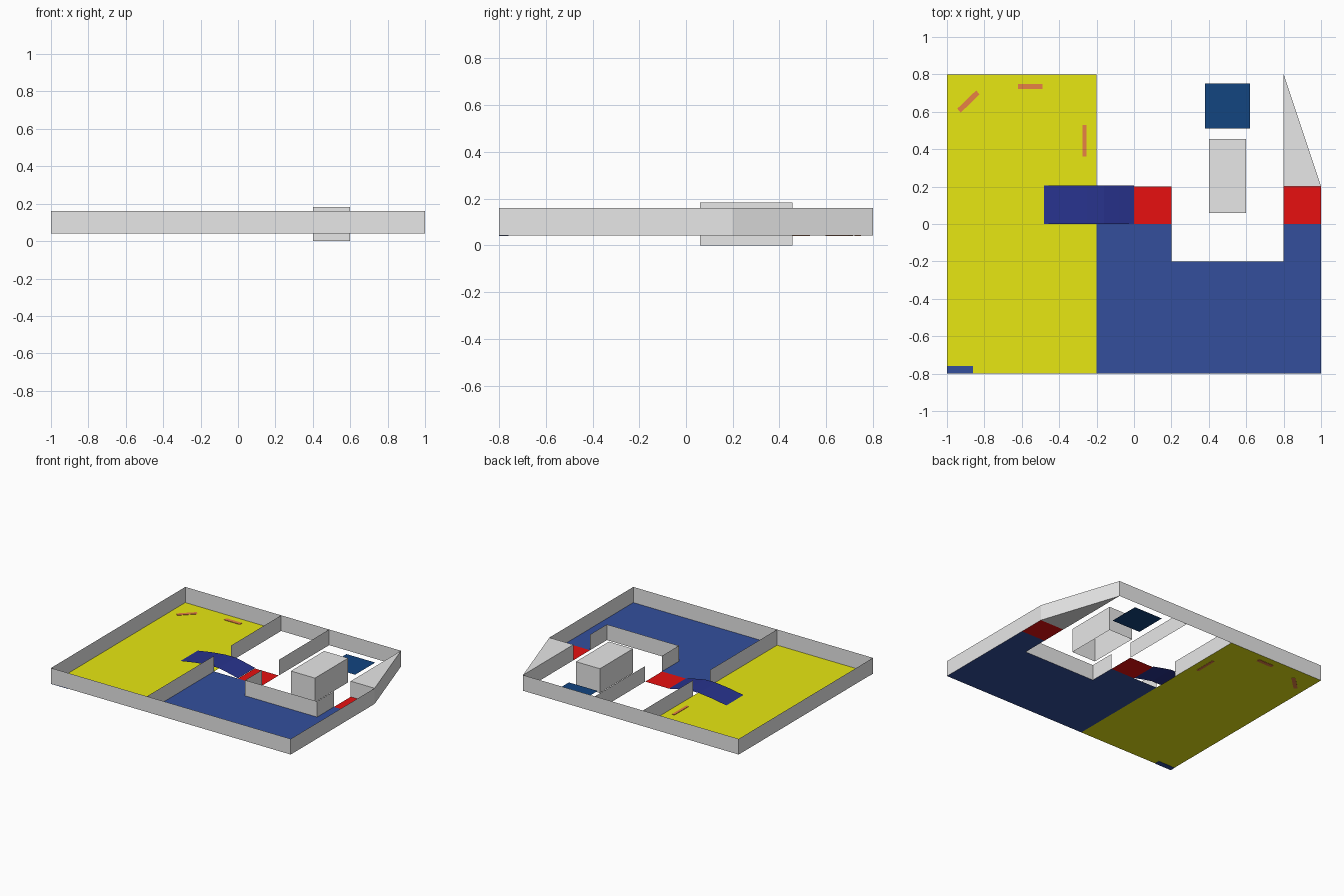
import bpy, bmesh, math

if "Cube" in bpy.data.objects:
    bpy.data.objects.remove(bpy.data.objects["Cube"])

Z0, Z1 = 0.042, 0.16   # floor level and wall top


def mat(name, rgb):
    m = bpy.data.materials.new(name)
    m.diffuse_color = (*rgb, 1)
    m.use_nodes = True
    m.node_tree.nodes["Principled BSDF"].inputs["Base Color"].default_value = m.diffuse_color
    return m


GREY = mat("wall_grey", (0.8, 0.8, 0.8))
YELLOW = mat("floor_yellow", (0.8, 0.8, 0.006))
BLUE = mat("floor_blue", (0.033, 0.078, 0.336))
RED = mat("patch_red", (0.8, 0.005, 0.005))
NAVY = mat("ramp_navy", (0.021, 0.033, 0.27))
DEEP = mat("square_deep_blue", (0.006, 0.058, 0.217))
ORANGE = mat("bar_orange", (0.8, 0.22, 0.06))


def finish(name, bm, m):
    me = bpy.data.meshes.new(name)
    bm.to_mesh(me)
    bm.free()
    me.materials.append(m)
    ob = bpy.data.objects.new(name, me)
    bpy.context.collection.objects.link(ob)
    return ob


def wall(name, path):
    """Thin upright sheet that follows a path of x, y points."""
    bm = bmesh.new()
    cols = [[bm.verts.new((x, y, z)) for z in (Z0, Z1)] for x, y in path]
    for a, b in zip(cols, cols[1:]):
        bm.faces.new((a[0], b[0], b[1], a[1]))
    return finish(name, bm, GREY)


def sheet(name, outline, m, z=Z0):
    """Flat floor piece facing up."""
    bm = bmesh.new()
    bm.faces.new([bm.verts.new((x, y, z)) for x, y in outline])
    return finish(name, bm, m)


def rect(x0, x1, y0, y1):
    return [(x0, y0), (x1, y0), (x1, y1), (x0, y1)]


def prism(name, outline, z0, z1, m, bottom=True):
    bm = bmesh.new()
    lo = [bm.verts.new((x, y, z0)) for x, y in outline]
    hi = [bm.verts.new((x, y, z1)) for x, y in outline]
    bm.faces.new(hi)
    if bottom:
        bm.faces.new(lo[::-1])
    n = len(lo)
    for i in range(n):
        j = (i + 1) % n
        bm.faces.new((lo[i], lo[j], hi[j], hi[i]))
    return finish(name, bm, m)


def plate(name, cx, cy, length, width, angle, m):
    """Thin marker plate lying in the floor, seen from both sides."""
    c, s = math.cos(angle), math.sin(angle)
    pts = [(cx + u * c - v * s, cy + u * s + v * c)
           for u, v in rect(-length / 2, length / 2, -width / 2, width / 2)]
    return prism(name, pts, Z0 - 0.002, Z0 + 0.003, m)


# Floors
sheet("yellow_floor", rect(-1, -0.2, -0.8, 0.8), YELLOW)
sheet("blue_floor", [(-0.2, -0.8), (1, -0.8), (1, 0), (0.8, 0), (0.8, -0.2),
                     (0.2, -0.2), (0.2, 0), (-0.2, 0)], BLUE)
for name, x in (("inner_red_patch", 0), ("outer_red_patch", 0.8)):
    sheet(name, rect(x, x + 0.2, 0, 0.2), RED)
sheet("deep_blue_square", rect(0.38, 0.62, 0.51, 0.75), DEEP)

# Outer wall and inner dividers
wall("outer_wall", [(0.8, 0.8), (-1, 0.8), (-1, -0.8), (1, -0.8), (1, 0.2)])
wall("front_divider", [(-0.2, -0.8), (-0.2, 0)])
for name, x in (("back_divider", -0.2), ("second_back_divider", 0.2)):
    wall(name, [(x, 0.2), (x, 0.8)])
wall("alcove_wall", [(0.2, 0), (0.2, -0.2), (0.8, -0.2), (0.8, 0)])

# Corner wedge and open-bottomed box
prism("corner_wedge", [(0.8, 0.2), (1, 0.2), (0.8, 0.8)], Z0, Z1, GREY)
prism("box", rect(0.4, 0.6, 0.06, 0.455), 0, 0.183, GREY, bottom=False)

# Humped ramp across the gap between the two floors
bm = bmesh.new()
profile = [(-0.48, 0.046), (-0.36, 0.066), (-0.25, 0.078), (-0.16, 0.078),
           (-0.08, 0.062), (0, 0.044)]
rows = [[bm.verts.new((x, y, z)) for y in (0, 0.205)] for x, z in profile]
for a, b in zip(rows, rows[1:]):
    bm.faces.new((a[0], b[0], b[1], a[1]))
finish("humped_ramp", bm, NAVY)

# Floor markers
plate("diagonal_bar", -0.885, 0.655, 0.14, 0.028, math.radians(44), ORANGE)
plate("back_bar", -0.555, 0.735, 0.13, 0.028, 0, ORANGE)
plate("side_bar", -0.265, 0.445, 0.17, 0.02, math.pi / 2, ORANGE)
plate("corner_marker", -0.93, -0.78, 0.14, 0.04, 0, BLUE)
